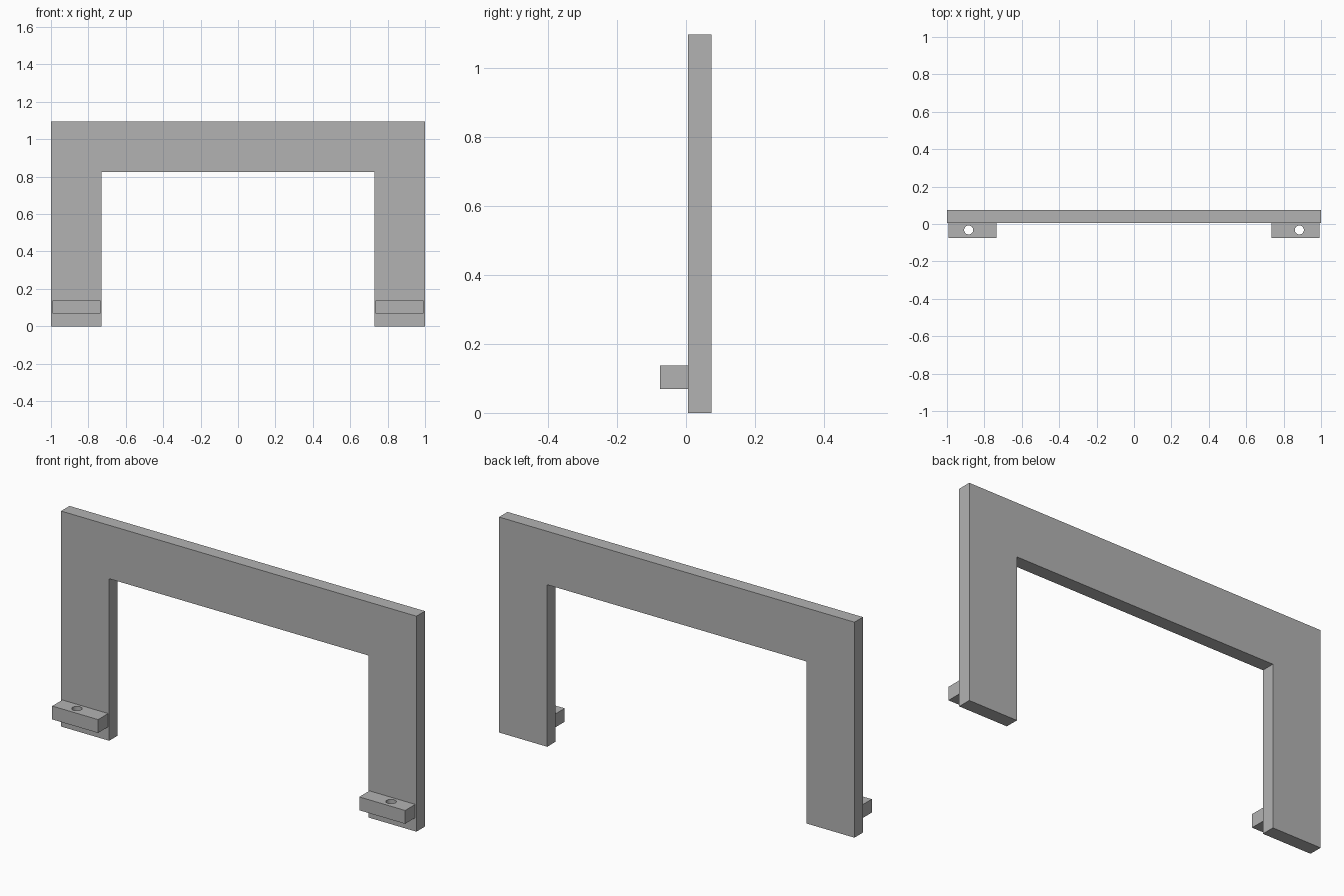
import bpy
import bmesh

default = bpy.data.objects.get("Cube")
if default:
    bpy.data.objects.remove(default, do_unlink=True)

# Single plain grey
grey = bpy.data.materials.new("plain_grey")
grey.use_nodes = True
colour = (0.45, 0.45, 0.45, 1)
grey.diffuse_color = colour
grey.node_tree.nodes["Principled BSDF"].inputs["Base Color"].default_value = colour

FRONT, BACK = 0.006, 0.074      # faces of the upright frame
TAB_FRONT = -0.075


def add_object(name, bm):
    bmesh.ops.recalc_face_normals(bm, faces=bm.faces)
    mesh = bpy.data.meshes.new(name)
    bm.to_mesh(mesh)
    bm.free()
    mesh.materials.append(grey)
    obj = bpy.data.objects.new(name, mesh)
    bpy.context.collection.objects.link(obj)
    return obj


def extrude_outline(name, points, depth):
    bm = bmesh.new()
    face = bm.faces.new([bm.verts.new(p) for p in points])
    side = bmesh.ops.extrude_face_region(bm, geom=[face])["geom"]
    verts = [v for v in side if isinstance(v, bmesh.types.BMVert)]
    bmesh.ops.translate(bm, verts=verts, vec=depth)
    return add_object(name, bm)


# Upright frame: two legs and a top rail in one piece
half = [(1, 1.096), (1, 0), (0.729, 0), (0.729, 0.824)]
outline = half + [(-x, z) for x, z in reversed(half)]
extrude_outline("frame", [(x, FRONT, z) for x, z in outline],
                (0, BACK - FRONT, 0))

# Mounting tabs with a vertical screw hole
for side, s in (("left", 1), ("right", -1)):
    corners = [(0.735, TAB_FRONT), (0.993, TAB_FRONT),
               (0.993, FRONT), (0.735, FRONT)]
    tab = extrude_outline(side + "_mounting_tab",
                          [(s * x, y, 0.069) for x, y in corners],
                          (0, 0, 0.068))
    bpy.ops.mesh.primitive_cylinder_add(vertices=32, radius=0.024, depth=0.3,
                                        location=(s * 0.884, -0.032, 0.1))
    cutter = bpy.context.object
    cutter.name = side + "_hole_cutter"
    cutter.data.materials.append(grey)
    cutter.hide_render = True
    hole = tab.modifiers.new("screw_hole", "BOOLEAN")
    hole.operation = "DIFFERENCE"
    hole.solver = "EXACT"
    hole.object = cutter
    bpy.context.view_layer.objects.active = tab
    bpy.ops.object.modifier_apply(modifier=hole.name)
    bpy.data.objects.remove(cutter, do_unlink=True)
    # Smooth the round bore, keep the box edges sharp
    bpy.ops.object.select_all(action="DESELECT")
    tab.select_set(True)
    bpy.ops.object.shade_smooth_by_angle()
